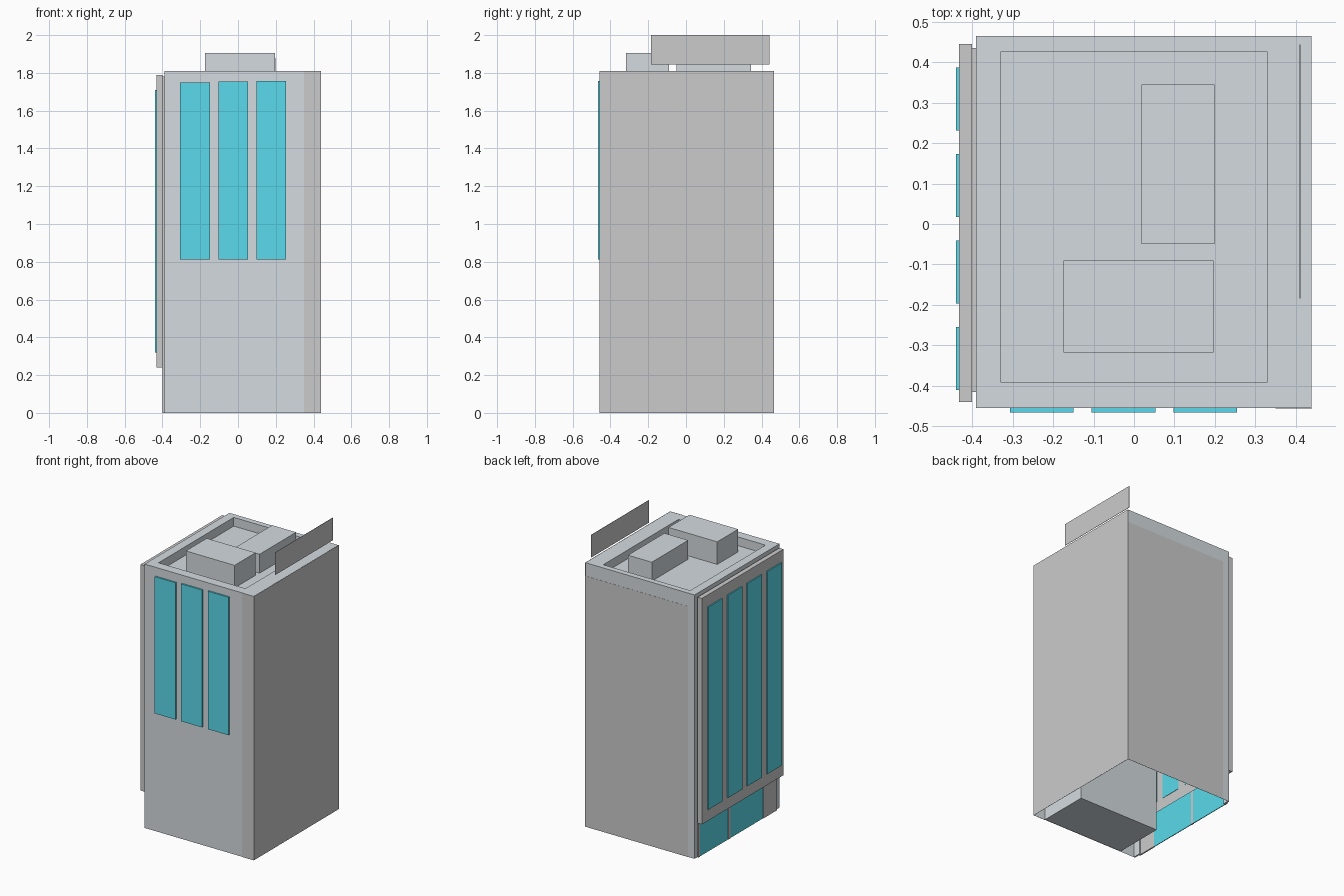
import bpy, bmesh

if "Cube" in bpy.data.objects:
    bpy.data.objects.remove(bpy.data.objects["Cube"])


def material(name, rgb):
    m = bpy.data.materials.new(name)
    m.diffuse_color = (*rgb, 1)
    m.use_nodes = True
    m.node_tree.nodes["Principled BSDF"].inputs["Base Color"].default_value = m.diffuse_color
    return m


SLATE = material("slate", (0.66, 0.71, 0.745))
TEAL = material("teal_glass", (0.10, 0.70, 0.83))


def finish(name, bm, mat=None):
    me = bpy.data.meshes.new(name)
    bm.to_mesh(me)
    bm.free()
    ob = bpy.data.objects.new(name, me)
    bpy.context.collection.objects.link(ob)
    if mat:
        me.materials.append(mat)
    return ob


def box_bm(x, y, z):
    bm = bmesh.new()
    bmesh.ops.create_cube(bm, size=1)
    for v in bm.verts:
        v.co = [r[0] if c < 0 else r[1] for c, r in zip(v.co, (x, y, z))]
    return bm


def box(name, x, y, z, mat=None):
    return finish(name, box_bm(x, y, z), mat)


def face_toward(bm, axis, sign):
    bm.normal_update()
    return next(f for f in bm.faces if f.normal[axis] * sign > 0.9)


X0, X1, Y0, Y1, TOP = -0.39, 0.438, -0.455, 0.464, 1.81

# Tower shell: open underneath and on the left, with a sunken roof
bm = box_bm((X0, X1), (Y0, Y1), (0, TOP))
roof = face_toward(bm, 2, 1)
bmesh.ops.inset_region(bm, faces=[roof], thickness=0.03)
for v in roof.verts:
    v.co.x = -0.33 if v.co.x < 0 else 0.33
    v.co.y = -0.39 if v.co.y < 0 else 0.425
floor = bmesh.ops.extrude_discrete_faces(bm, faces=[roof])["faces"][0]
for v in floor.verts:
    v.co.z = 1.75
bm.normal_update()
open_faces = [f for f in bm.faces
              if (f.normal.z < -0.9) or (f.normal.x < -0.9 and f.calc_center_median().x < X0 + 0.01)]
bmesh.ops.delete(bm, geom=open_faces, context="FACES")
finish("tower_shell", bm, SLATE)

# Left edge returns and header around the glazed side
box("left_header", (X0, X0 + 0.01), (Y0, Y1), (1.72, TOP), SLATE)
box("left_front_return", (X0, X0 + 0.01), (Y0, -0.40), (0, 1.72), SLATE)
box("left_back_return", (X0, X0 + 0.01), (0.42, Y1), (0, 1.72), SLATE)

# Solid core standing behind the front wall
box("core", (-0.27, 0.35), (Y0 + 0.003, -0.10), (0, 1.74), SLATE)

# Pale cladding sheets: front strip, right wall, back wall
box("cladding_front", (0.35, 0.44), (Y0 - 0.002, Y0 - 0.001), (0, TOP))
box("cladding_right", (0.439, 0.44), (Y0, 0.465), (0, TOP))
box("cladding_back", (-0.34, 0.44), (0.465, 0.466), (0, 1.72))

# Left side backing columns, top rail and shop lintel
box("left_column_front", (-0.40, X0), (-0.415, -0.27), (0, 0.26))
box("left_column_back", (-0.40, X0), (0.42, 0.435), (0, 1.78))
box("left_column_edge", (-0.40, X0), (-0.415, -0.40), (0.26, 1.78))
box("left_top_rail", (-0.40, X0), (-0.40, 0.42), (1.72, 1.78))
box("shop_mullion", (-0.40, X0), (0.09, 0.11), (0, 0.24))

# Shop windows at street level
for i, y in enumerate(((-0.27, 0.09), (0.11, 0.42))):
    box(f"shop_window_{i + 1}", (-0.397, -0.392), y, (0, 0.24), TEAL)

# Projecting left panel with tall windows passing through it
box("left_panel", (-0.432, -0.40), (-0.44, 0.445), (0.24, 1.79))
for i in range(4):
    y = -0.41 + i * 0.2135
    box(f"left_window_{i + 1}", (-0.44, -0.398), (y, y + 0.156), (0.32, 1.71), TEAL)

# Front windows
for i in range(3):
    x = -0.306 + i * 0.2015
    box(f"front_window_{i + 1}", (x, x + 0.157), (-0.466, Y0), (0.812, 1.75 + i * 0.004), TEAL)

# Rooftop units and sign board
box("roof_unit_front", (-0.174, 0.196), (-0.317, -0.09), (1.75, 1.905), SLATE)
box("roof_unit_back", (0.018, 0.199), (-0.05, 0.345), (1.75, 1.88), SLATE)
box("roof_board", (0.409, 0.411), (-0.184, 0.443), (1.845, 2.0))
